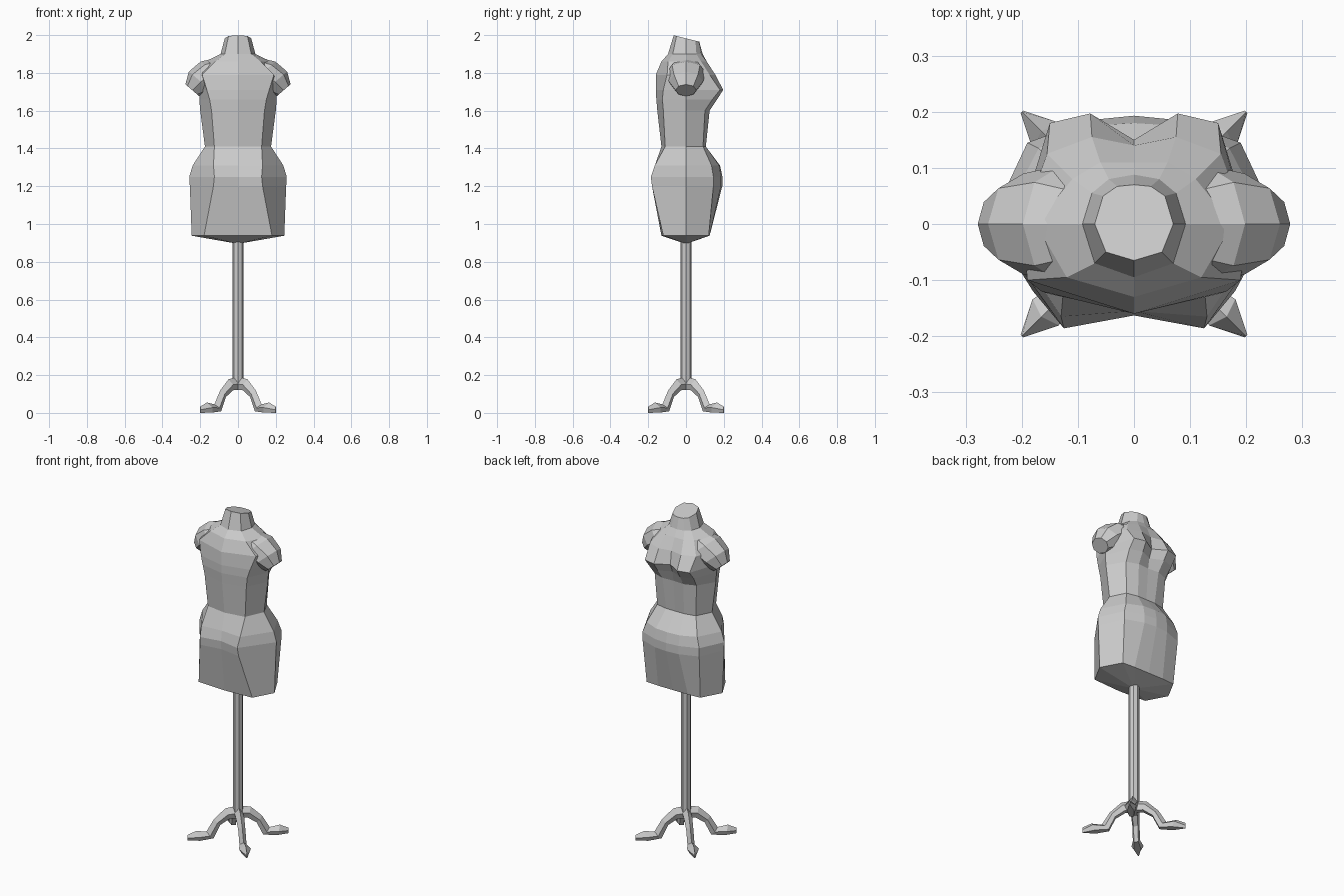
import bpy, bmesh, math
from mathutils import Vector

if "Cube" in bpy.data.objects:
    bpy.data.objects.remove(bpy.data.objects["Cube"])


def loft(name, rings, tip=None):
    """Skin a list of closed rings; optional tip closes the first ring as a fan."""
    bm = bmesh.new()
    rows = [[bm.verts.new(p) for p in r] for r in rings]
    n = len(rows[0])
    for a, b in zip(rows, rows[1:]):
        for i in range(n):
            j = (i + 1) % n
            bm.faces.new((a[i], a[j], b[j], b[i]))
    if tip:
        t = bm.verts.new(tip)
        for i in range(n):
            bm.faces.new((rows[0][i], t, rows[0][(i + 1) % n]))
    else:
        bm.faces.new(rows[0])
    bm.faces.new(rows[-1])
    bmesh.ops.recalc_face_normals(bm, faces=bm.faces)
    me = bpy.data.meshes.new(name)
    bm.to_mesh(me)
    bm.free()
    ob = bpy.data.objects.new(name, me)
    bpy.context.collection.objects.link(ob)
    return ob


# Torso: z, chest centre y, chest x/y, flank x/y, half width, back x/y, back centre y
sections = [
    (0.938, .125, .10, .125, .18, .12, .245, .18, -.12, -.13),
    (1.20, .192, .08, .185, .19, .145, .255, .13, -.18, -.16),
    (1.25, .193, .08, .185, .19, .145, .258, .125, -.186, -.163),
    (1.31, .18, .08, .175, .17, .135, .24, .13, -.165, -.155),
    (1.41, .105, .06, .105, .13, .09, .175, .125, -.11, -.13),
    (1.60, .12, .07, .125, .14, .10, .20, .14, -.12, -.152),
    (1.66, .13, .075, .165, .15, .14, .205, .15, -.125, -.157),
    (1.71, .15, .078, .197, .15, .18, .205, .165, -.12, -.16),
    (1.79, .14, .075, .155, .155, .125, .20, .19, -.10, -.16),
    (1.86, .11, .06, .11, .11, .08, .175, .12, -.095, -.13),
    (1.90, .088, .045, .08, .075, .055, .092, .07, -.07, -.095),
]


def torso_ring(z, cf, x1, y1, x2, y2, w, x3, y3, cb, slant=0):
    half = [(x1, y1), (x2, y2), (w, 0), (x3, y3)]
    pts = [(0, cf)] + half + [(0, cb)] + [(-x, y) for x, y in reversed(half)]
    return [(x, y, z - slant * y) for x, y in pts]


rings = [torso_ring(*s) for s in sections]
# Slanted neck top
rings.append(torso_ring(1.983, .07, .03, .067, .055, .05, .07, .05, -.05, -.065, slant=.25))
loft("torso", rings, tip=(0, 0, .895))

# Shoulder stubs with flat arm caps
edge = Vector((.76, 0, .65))
for side, label in ((1, "right"), (-1, "left")):
    stub = []
    for cx, cz, r, ry in ((.06, 1.83, .075, .08), (.128, 1.80, .092, .105),
                          (.197, 1.753, .083, .09), (.242, 1.708, .048, .055)):
        ring = []
        for k in range(8):
            a = math.tau * k / 8
            p = Vector((cx, 0, cz)) + edge * r * math.cos(a) + Vector((0, ry * math.sin(a), 0))
            ring.append((p.x * side, p.y, p.z))
        stub.append(ring)
    loft("shoulder_" + label, stub)

# Pole
loft("pole", [[(.029 * math.cos(math.tau * k / 8), .029 * math.sin(math.tau * k / 8), z)
               for k in range(8)] for z in (.15, .93)])

# Four curved feet on the diagonals: top x/z, bottom x/z, half width
leg = [
    (0, .19, 0, .12, .024),
    (.05, .178, .035, .12, .024),
    (.095, .118, .072, .085, .02),
    (.125, .045, .098, .008, .02),
    (.165, .055, .15, .002, .033),
    (.20, .033, .20, 0, .003),
]
for i in range(4):
    a = math.pi / 4 + i * math.pi / 2
    d = Vector((math.cos(a), math.sin(a), 0)) * math.sqrt(2)
    s = Vector((-math.sin(a), math.cos(a), 0))
    up = Vector((0, 0, 1))
    body = []
    for tx, tz, bx, bz, w in leg:
        top, bot = d * tx + up * tz, d * bx + up * bz
        mid = top.lerp(bot, .5)
        body.append([top, mid + s * w, bot + s * w * .6, bot - s * w * .6, mid - s * w])
    loft("leg_%d" % (i + 1), body)
